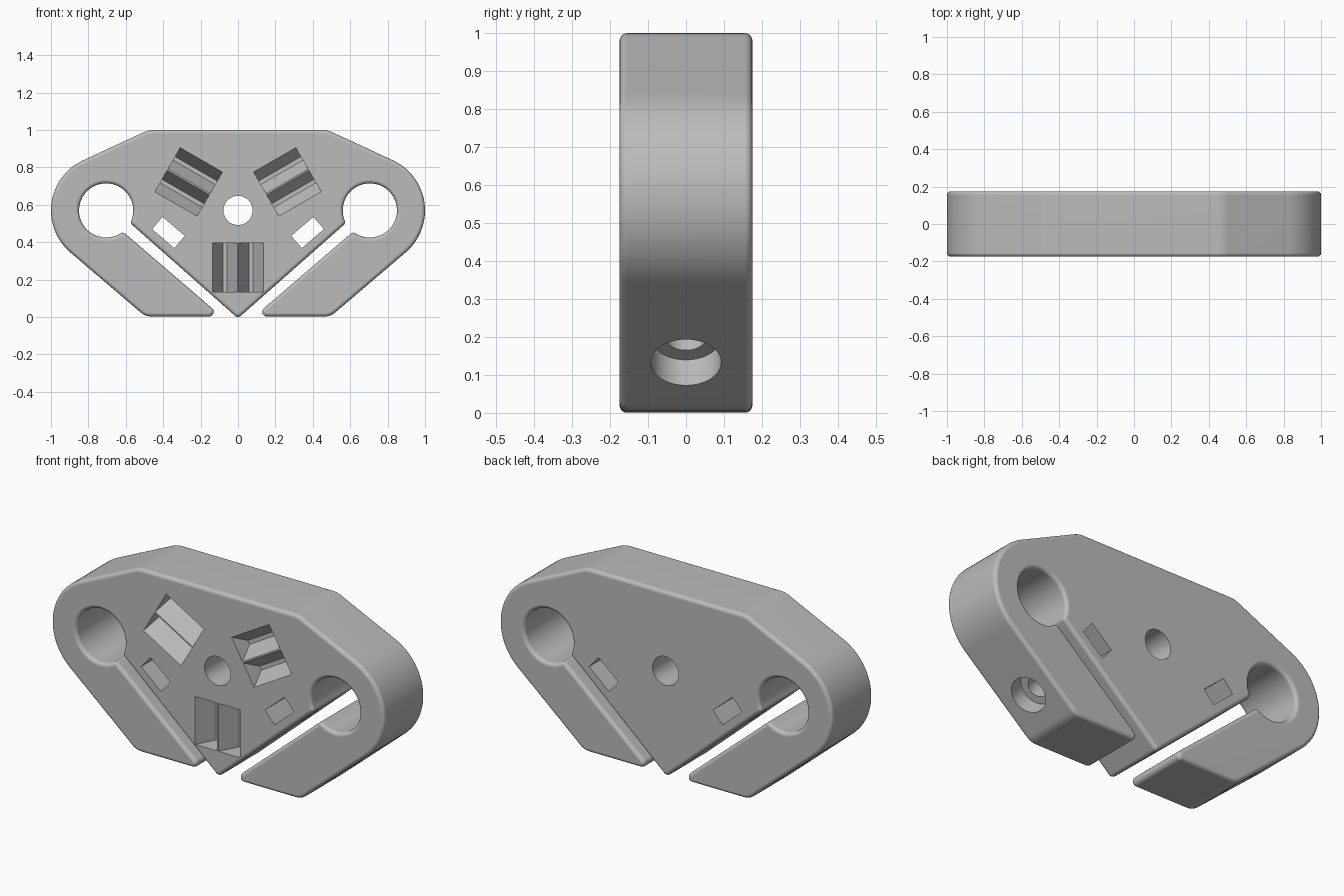
import bpy, bmesh, math
from mathutils import Vector, Matrix

cube = bpy.data.objects.get("Cube")
if cube:
    bpy.data.objects.remove(cube, do_unlink=True)

HALF = 0.175                      # half thickness
EDGE = 0.02                       # rounding of the rims
SLOPE = math.radians(40.7)        # angle of the slots and lower sides
ALONG = Vector((math.cos(SLOPE), math.sin(SLOPE)))
EYE = Vector((0.705, 0.57))       # centre of the large hole
HUB = Vector((0, 0.57))           # centre of the small hole

grey = bpy.data.materials.new("plain_grey")
grey.use_nodes = True
grey.diffuse_color = (0.5, 0.5, 0.5, 1)
grey.node_tree.nodes["Principled BSDF"].inputs["Base Color"].default_value = (0.5, 0.5, 0.5, 1)


def arc(centre, radius, start, end, count):
    """Points on an arc, angles in degrees."""
    result = []
    for i in range(count + 1):
        a = math.radians(start + (end - start) * i / count)
        result.append(centre + radius * Vector((math.cos(a), math.sin(a))))
    return result


def fillet(corners):
    """Round each (point, radius) corner of a closed outline."""
    result = []
    for i, (p, r) in enumerate(corners):
        if r == 0:
            result.append(p)
            continue
        a = (corners[i - 1][0] - p).normalized()
        b = (corners[(i + 1) % len(corners)][0] - p).normalized()
        half = a.angle(b) / 2
        centre = p + (a + b).normalized() * r / math.sin(half)
        start = p + a * r / math.tan(half) - centre
        end = p + b * r / math.tan(half) - centre
        sweep = math.pi - 2 * half
        steps = max(3, round(math.degrees(sweep) / 12))
        for k in range(steps + 1):
            t = k / steps
            result.append(centre + (start * math.sin((1 - t) * sweep)
                                    + end * math.sin(t * sweep)) / math.sin(sweep))
    return result


def inset(points, distance):
    """Move a counterclockwise outline inward."""
    result = []
    for i, p in enumerate(points):
        a = (p - points[i - 1]).normalized()
        b = (points[(i + 1) % len(points)] - p).normalized()
        n = Vector((-a.y - b.y, a.x + b.x)).normalized()
        result.append(p + n * distance / max(0.3, n.dot(Vector((-a.y, a.x)))))
    return result


def loft(name, loops):
    """Skin a stack of equal loops and cap the ends."""
    bm = bmesh.new()
    rings = [[bm.verts.new(p) for p in loop] for loop in loops]
    n = len(rings[0])
    for low, high in zip(rings, rings[1:]):
        for i in range(n):
            j = (i + 1) % n
            bm.faces.new((low[i], low[j], high[j], high[i]))
    bm.faces.new(rings[0])
    bm.faces.new(rings[-1])
    bmesh.ops.recalc_face_normals(bm, faces=bm.faces)
    mesh = bpy.data.meshes.new(name)
    bm.to_mesh(mesh)
    bm.free()
    mesh.materials.append(grey)
    obj = bpy.data.objects.new(name, mesh)
    bpy.context.collection.objects.link(obj)
    return obj


cutters = []


def cutter(name, profile, origin, x_axis, z_axis, start, end):
    """Prism whose profile is drawn in x and y and pushed along z."""
    z = Vector(z_axis).normalized()
    x = Vector(x_axis).normalized()
    y = z.cross(x)
    loops = [[Vector(origin) + x * p[0] + y * p[1] + z * t for p in profile]
             for t in (start, end)]
    obj = loft(name, loops)
    obj.hide_render = True
    cutters.append(obj)


# Outline: central wedge, open large hole, clamp arm and outer side, then mirrored
right = [(Vector((0.087, 0.003)), 0.025)]
right += [(Vector((0.495, 0.003)), 0.08)]
right += [(p, 0) for p in arc(EYE, 0.295, math.degrees(SLOPE) - 90, 65.3, 24)]
right += [(Vector((0.478, 1)), 0.12)]
rim = [(p, 0) for p in arc(EYE, 0.145, 207.8, -128.4, 36)]
rim[0] = (rim[0][0], 0.021)
rim[-1] = (rim[-1][0], 0.021)
right = rim + right
left = [(Vector((-p.x, p.y)), r) for p, r in reversed(right)]
outline = fillet([(Vector((0, -0.007)), 0.022)] + right + left)

# Body with rounded front and back rims
levels = []
for side in (-1, 1):
    ring = []
    for k in range(6):
        a = math.radians(18 * k)
        ring.append((EDGE * (1 - math.sin(a)), side * (HALF - EDGE * (1 - math.cos(a)))))
    levels += ring if side < 0 else ring[::-1]
body = loft("clamp_body", [[Vector((p.x, y, p.y)) for p in inset(outline, d)]
                           for d, y in levels])

# Small hole in the middle
ZERO = Vector((0, 0))
cutter("hub_hole_cutter", arc(ZERO, 0.078, 0, 352.5, 47),
       (HUB.x, 0, HUB.y), (1, 0, 0), (0, 1, 0), -0.3, 0.3)

# Nut slots and counterbored bolt holes, one per side
for side, word in ((1, "left"), (-1, "right")):
    cutter(word + "_nut_slot_cutter",
           [(-0.078, -0.043), (0.078, -0.043), (0.078, 0.043), (-0.078, 0.043)],
           (side * 0.372, 0, 0.452), (side * ALONG.x, 0, ALONG.y), (0, 1, 0), -0.3, 0.3)
    inward = (-side * ALONG.y, 0, ALONG.x)
    seat = (side * 0.648, 0, 0.132)
    cutter(word + "_bolt_cutter", arc(ZERO, 0.054, 0, 352.5, 47),
           seat, (0, 1, 0), inward, -0.05, 0.44)
    cutter(word + "_counterbore_cutter", arc(ZERO, 0.093, 0, 352.5, 47),
           seat, (0, 1, 0), inward, -0.1, 0.09)

# Three front pockets around the hub, each a pair of tapered grooves
groove = [(-0.066, -0.03), (0.066, -0.03), (0.066, 0), (0.011, 0.1), (-0.011, 0.1), (-0.066, 0)]
for angle in (-90, 30, 150):
    a = math.radians(angle)
    out = Vector((math.cos(a), 0, math.sin(a)))
    across = Vector((0, 1, 0)).cross(out)
    for shift in (-0.07, 0.07):
        origin = Vector((HUB.x, -HALF, HUB.y)) + across * shift
        cutter("groove_cutter", groove, origin, across, out, 0.175, 0.435)

# Cut everything out, then drop the cutters
bpy.context.view_layer.objects.active = body
for obj in cutters:
    mod = body.modifiers.new("cut", 'BOOLEAN')
    mod.operation = 'DIFFERENCE'
    mod.solver = 'EXACT'
    mod.object = obj
    bpy.ops.object.modifier_apply(modifier=mod.name)
for obj in cutters:
    bpy.data.objects.remove(obj, do_unlink=True)

# Smooth rounded edges, crisp cuts
bpy.ops.object.select_all(action='DESELECT')
body.select_set(True)
bpy.ops.object.shade_smooth_by_angle(angle=math.radians(30))
weighted = body.modifiers.new("weighted_normals", 'WEIGHTED_NORMAL')
weighted.keep_sharp = True
